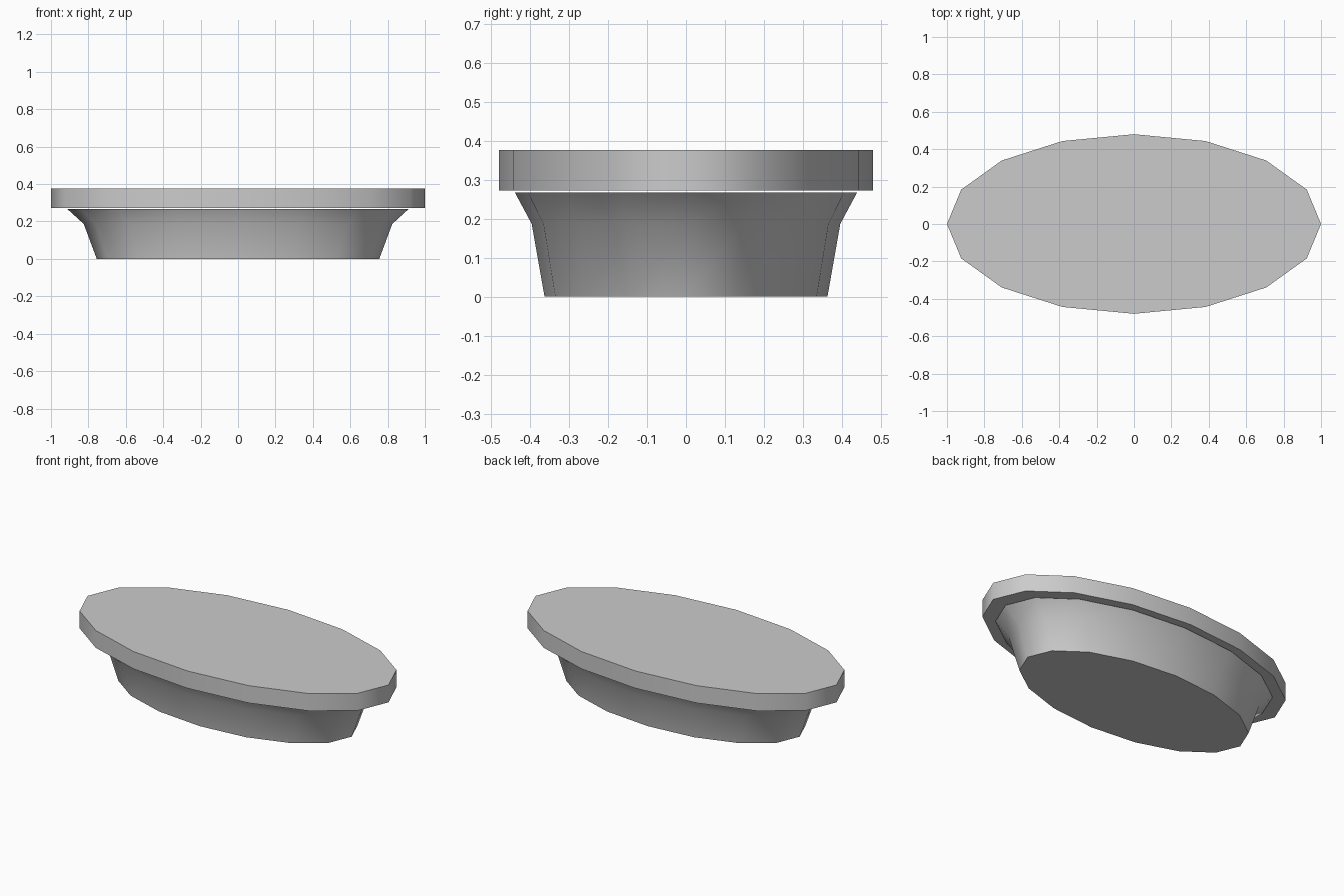
import bpy, bmesh, math

if "Cube" in bpy.data.objects:
    bpy.data.objects.remove(bpy.data.objects["Cube"])

SIDES = 16


def oval_stack(name, rings):
    """Closed solid lofted through oval rings given as (x radius, y radius, z)."""
    bm = bmesh.new()
    loops = []
    for rx, ry, z in rings:
        loops.append([bm.verts.new((rx * math.cos(2 * math.pi * i / SIDES),
                                    ry * math.sin(2 * math.pi * i / SIDES), z))
                      for i in range(SIDES)])
    for low, high in zip(loops, loops[1:]):
        for i in range(SIDES):
            j = (i + 1) % SIDES
            bm.faces.new((low[i], low[j], high[j], high[i]))
    bm.faces.new(loops[0][::-1])
    bm.faces.new(loops[-1])
    mesh = bpy.data.meshes.new(name)
    bm.to_mesh(mesh)
    bm.free()
    obj = bpy.data.objects.new(name, mesh)
    bpy.context.collection.objects.link(obj)
    bpy.ops.object.select_all(action='DESELECT')
    obj.select_set(True)
    bpy.context.view_layer.objects.active = obj
    bpy.ops.object.shade_smooth_by_angle(angle=math.radians(50))
    return obj


# Flared base
oval_stack("base", [(0.755, 0.363, 0), (0.825, 0.396, 0.187), (0.913, 0.439, 0.267)])

# Flat top slab, separated from the base by a hairline gap
oval_stack("top_slab", [(1.0, 0.48, 0.272), (1.0, 0.48, 0.376)])
